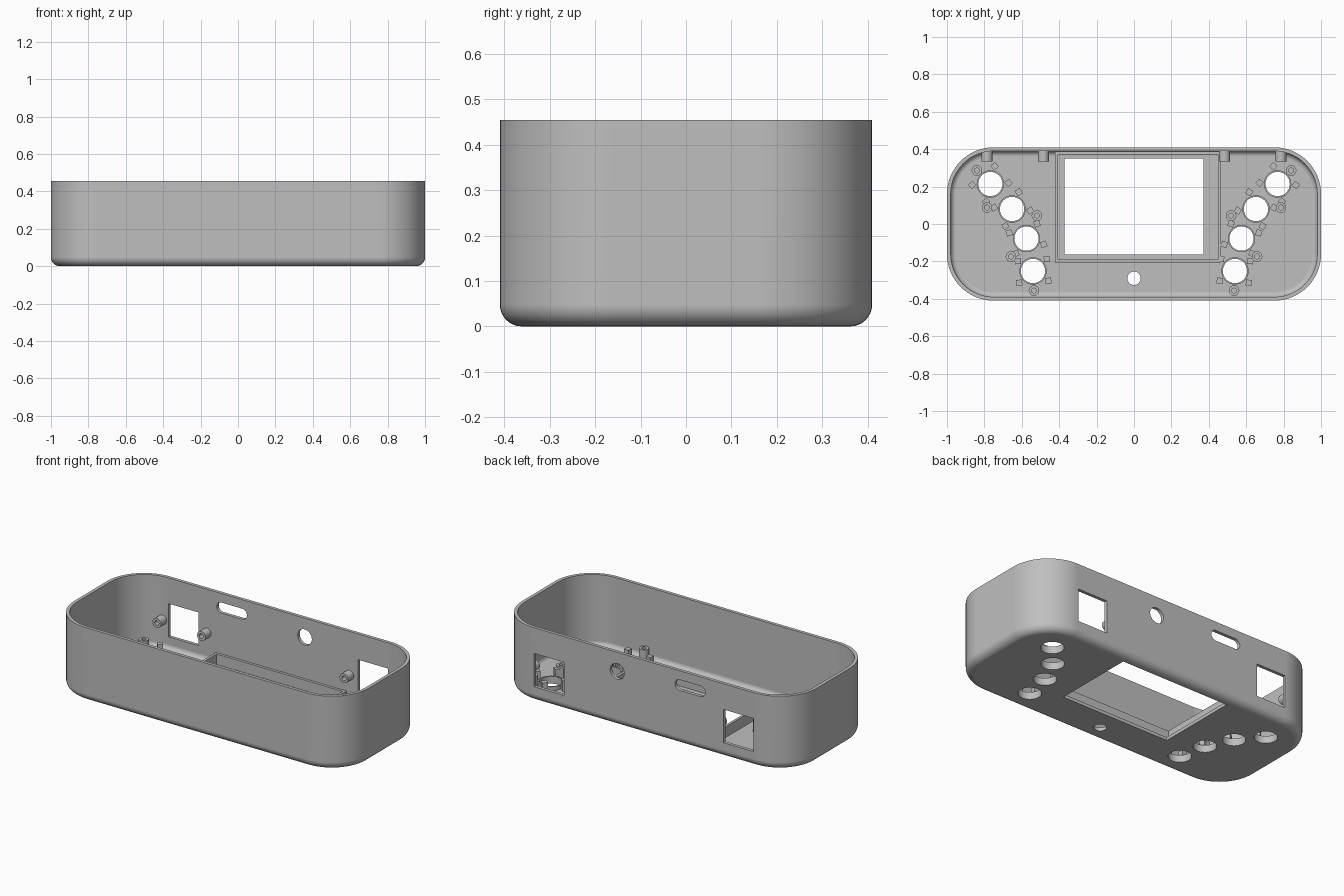
import bpy, bmesh
from math import sin, cos, pi, radians
from mathutils import Matrix, Vector

cube = bpy.data.objects.get("Cube")
if cube:
    bpy.data.objects.remove(cube, do_unlink=True)

# One matte grey for every part
grey = bpy.data.materials.new("matte_grey")
grey.use_nodes = True
colour = (0.52, 0.52, 0.52, 1)
grey.diffuse_color = colour
grey.node_tree.nodes["Principled BSDF"].inputs["Base Color"].default_value = colour

LENGTH, DEPTH, HEIGHT = 2.0, 0.82, 0.455
WALL, CORNER, FILLET = 0.02, 0.25, 0.048
RIB_TOP = 0.085


def finish(bm, name):
    """Turn a bmesh into a shaded object."""
    bmesh.ops.recalc_face_normals(bm, faces=bm.faces)
    mesh = bpy.data.meshes.new(name)
    bm.to_mesh(mesh)
    bm.free()
    mesh.materials.append(grey)
    obj = bpy.data.objects.new(name, mesh)
    bpy.context.collection.objects.link(obj)
    return obj


def smooth(obj):
    bpy.ops.object.select_all(action='DESELECT')
    obj.select_set(True)
    bpy.context.view_layer.objects.active = obj
    bpy.ops.object.shade_smooth_by_angle(angle=radians(30))


def loft(bm, rings, loop=False, matrix=Matrix()):
    """Skin a stack of rings, either capped or closed on itself."""
    rows = [[bm.verts.new(matrix @ Vector(p)) for p in ring] for ring in rings]
    pairs = list(zip(rows, rows[1:]))
    if loop:
        pairs.append((rows[-1], rows[0]))
    else:
        bm.faces.new(rows[0])
        bm.faces.new(rows[-1])
    for a, b in pairs:
        for i in range(len(a)):
            j = (i + 1) % len(a)
            bm.faces.new((a[i], a[j], b[j], b[i]))


def circle(r, z, n=40):
    return [(r * cos(2 * pi * i / n), r * sin(2 * pi * i / n), z) for i in range(n)]


def rectangle(x0, x1, y0, y1, z):
    return [(x0, y0, z), (x1, y0, z), (x1, y1, z), (x0, y1, z)]


def rounded(w, d, r, z, steps=16):
    """Rounded rectangle ring centred on the origin."""
    points = []
    for quarter, (sx, sy) in enumerate(((1, 1), (-1, 1), (-1, -1), (1, -1))):
        for i in range(steps + 1):
            a = (quarter + i / steps) * pi / 2
            points.append((sx * (w / 2 - r) + r * cos(a),
                           sy * (d / 2 - r) + r * sin(a), z))
    return points


def tube(bm, outer, inner, z0, z1, matrix):
    loft(bm, [circle(outer, z0), circle(outer, z1),
              circle(inner, z1), circle(inner, z0)], True, matrix)


def box(bm, x0, x1, y0, y1, z0, z1, matrix=Matrix()):
    loft(bm, [rectangle(x0, x1, y0, y1, z0), rectangle(x0, x1, y0, y1, z1)],
         False, matrix)


def at(x, y, z=0):
    return Matrix.Translation((x, y, z))


# Axis turned from z to -y, for features on the back wall
TO_FRONT = Matrix.Rotation(pi / 2, 4, 'X')


def shell_ring(inset, z):
    return rounded(LENGTH - 2 * inset, DEPTH - 2 * inset, CORNER - inset, z)


# Hollow tray: outer fillet, rim, inner fillet
bm = bmesh.new()
steps = 8
rings = []
for i in range(steps + 1):
    a = i / steps * pi / 2
    rings.append(shell_ring(FILLET * (1 - sin(a)), FILLET * (1 - cos(a))))
rings += [shell_ring(0, HEIGHT), shell_ring(WALL, HEIGHT)]
small = FILLET - WALL
for i in range(steps, -1, -1):
    a = i / steps * pi / 2
    rings.append(shell_ring(WALL + small * (1 - sin(a)), WALL + small * (1 - cos(a))))
loft(bm, rings)
case_shell = finish(bm, "case_shell")

# Button centres on one side, with the turn of each switch
buttons = [(0.768, 0.214, 40), (0.652, 0.08, 32), (0.575, -0.078, 18), (0.54, -0.251, 4)]
posts = [(0.84, 0.286), (0.786, 0.088), (0.519, 0.045), (0.658, -0.174), (0.535, -0.356)]
sides = (-1, 1)
PORT_X, PORT_Z, PORT_HALF = 0.642, 0.195, 0.102

# Openings through floor and back wall
bm = bmesh.new()
box(bm, -0.372, 0.371, -0.163, 0.35, -0.1, 0.06)
loft(bm, [circle(0.036, -0.1), circle(0.036, 0.1)], False, at(0, -0.29))
for s in sides:
    for x, y, turn in buttons:
        loft(bm, [circle(0.065, -0.1), circle(0.065, 0.1)], False, at(s * x, y))
    box(bm, s * PORT_X - PORT_HALF, s * PORT_X + PORT_HALF, 0.36, 0.5,
        PORT_Z - PORT_HALF, PORT_Z + PORT_HALF)
back = at(0.18, 0.5, 0.338) @ TO_FRONT
loft(bm, [circle(0.048, 0), circle(0.048, 0.15)], False, back)
back = at(-0.315, 0.5, 0.367) @ TO_FRONT
loft(bm, [rounded(0.205, 0.065, 0.032, 0), rounded(0.205, 0.065, 0.032, 0.15)],
     False, back)
cutter = finish(bm, "opening_cutter")
cutter.hide_render = True

cut = case_shell.modifiers.new("openings", 'BOOLEAN')
cut.operation = 'DIFFERENCE'
cut.solver = 'EXACT'
cut.object = cutter
bpy.context.view_layer.objects.active = case_shell
bpy.ops.object.modifier_apply(modifier=cut.name)
bpy.data.objects.remove(cutter, do_unlink=True)
smooth(case_shell)
weighted = case_shell.modifiers.new("even_normals", 'WEIGHTED_NORMAL')
weighted.keep_sharp = True

# Raised frame around the screen window
bm = bmesh.new()
outer = (-0.422, 0.465, -0.206, 0.388)
inner = (-0.406, 0.449, -0.19, 0.372)
base = WALL - 0.005
loft(bm, [rectangle(*outer, base), rectangle(*outer, RIB_TOP),
          rectangle(*inner, RIB_TOP), rectangle(*inner, base)], True)
finish(bm, "screen_frame")

# Collars around the button holes
bm = bmesh.new()
for s in sides:
    for x, y, turn in buttons:
        tube(bm, 0.073, 0.065, base, 0.045, at(s * x, y))
smooth(finish(bm, "button_collars"))

# Four square holding blocks around each button
bm = bmesh.new()
for s in sides:
    for x, y, turn in buttons:
        place = at(s * x, y) @ Matrix.Rotation(radians(-s * turn), 4, 'Z')
        for dx in (-0.078, 0.078):
            for dy in (-0.058, 0.058):
                box(bm, dx - 0.016, dx + 0.016, dy - 0.016, dy + 0.016,
                    base, RIB_TOP, place)
finish(bm, "switch_blocks")

# Hollow screw posts on the floor
bm = bmesh.new()
for s in sides:
    for x, y in posts:
        tube(bm, 0.028, 0.013, base, 0.094, at(s * x, y))
smooth(finish(bm, "screw_posts"))

# Hollow bosses either side of each back port
bm = bmesh.new()
for s in sides:
    for offset in (-0.151, 0.151):
        tube(bm, 0.029, 0.014, 0, 0.06,
             at(s * 0.635 + offset, 0.395, 0.188) @ TO_FRONT)
smooth(finish(bm, "port_bosses"))
